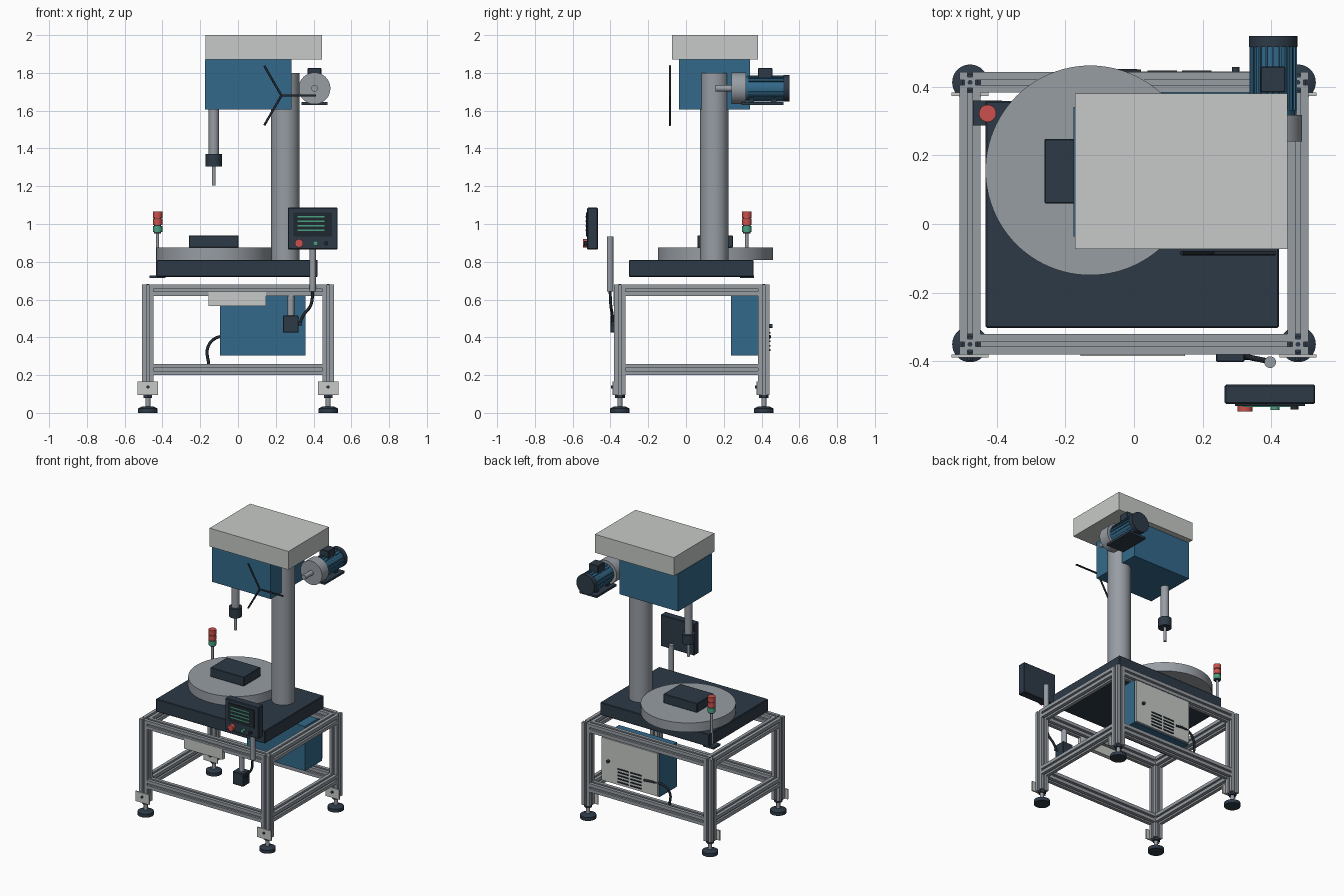
import bpy, bmesh, math
from mathutils import Vector, Matrix

if "Cube" in bpy.data.objects:
    bpy.data.objects.remove(bpy.data.objects["Cube"])


def material(name, hexcode):
    m = bpy.data.materials.new(name)
    rgb = [int(hexcode[i:i + 2], 16) / 255 for i in (0, 2, 4)]
    m.diffuse_color = [c / 12.92 if c <= 0.04045 else ((c + 0.055) / 1.055) ** 2.4 for c in rgb] + [1]
    m.use_nodes = True
    m.node_tree.nodes["Principled BSDF"].inputs["Base Color"].default_value = m.diffuse_color
    return m


LIGHT = material("light_grey_paint", "c6cac7")
METAL = material("metal_grey", "979da4")
DARK = material("dark_slate", "2d3a47")
BLUE = material("blue_paint", "33698a")
RED = material("signal_red", "cb504c")
GREEN = material("signal_green", "4aa182")
BLACK = material("black_rubber", "20282f")


def finish(name, bm, mat):
    bmesh.ops.recalc_face_normals(bm, faces=bm.faces)
    for f in bm.faces:
        f.smooth = True
    for e in bm.edges:
        e.smooth = len(e.link_faces) == 2 and e.calc_face_angle(0) < math.radians(30)
    me = bpy.data.meshes.new(name)
    bm.to_mesh(me)
    bm.free()
    me.materials.append(mat)
    ob = bpy.data.objects.new(name, me)
    bpy.context.collection.objects.link(ob)
    return ob


def box(name, x0, x1, y0, y1, z0, z1, mat, bevel=0):
    bm = bmesh.new()
    bmesh.ops.create_cube(bm, size=1)
    for v in bm.verts:
        v.co = ((x0 + x1) / 2 + v.co.x * (x1 - x0), (y0 + y1) / 2 + v.co.y * (y1 - y0),
                (z0 + z1) / 2 + v.co.z * (z1 - z0))
    if bevel:
        bmesh.ops.bevel(bm, geom=bm.edges[:], offset=bevel, segments=1, affect='EDGES')
    return finish(name, bm, mat)


def rod(name, a, b, r, mat, r2=None, seg=32):
    a, b = Vector(a), Vector(b)
    d = b - a
    bm = bmesh.new()
    bmesh.ops.create_cone(bm, cap_ends=True, segments=seg, radius1=r, radius2=r if r2 is None else r2,
                          depth=d.length)
    rot = Vector((0, 0, 1)).rotation_difference(d).to_matrix().to_4x4()
    bm.transform(Matrix.Translation((a + b) / 2) @ rot)
    return finish(name, bm, mat)


def slot_beam(name, a, b, h=0.03, s=0.007, d=0.014):
    """Square aluminium beam with a groove along each side."""
    a, b = Vector(a), Vector(b)
    axis = (b - a).normalized()
    u = Vector((0, 1, 0)) if abs(axis.y) < 0.5 else Vector((1, 0, 0))
    w = axis.cross(u)
    side = [(h, -h), (h, -s), (h - d, -s), (h - d, s), (h, s)]
    pts = []
    for k in range(4):
        for p, q in side:
            for _ in range(k):
                p, q = -q, p
            pts.append(u * p + w * q)
    bm = bmesh.new()
    face = bm.faces.new([bm.verts.new(a + p) for p in pts])
    ext = bmesh.ops.extrude_face_region(bm, geom=[face], use_keep_orig=True)
    bmesh.ops.translate(bm, vec=b - a, verts=[g for g in ext['geom'] if isinstance(g, bmesh.types.BMVert)])
    return finish(name, bm, METAL)


def cable(name, pts, r):
    cu = bpy.data.curves.new(name, 'CURVE')
    cu.dimensions = '3D'
    cu.bevel_depth, cu.bevel_resolution, cu.resolution_u = r, 3, 8
    cu.use_fill_caps = True
    sp = cu.splines.new('BEZIER')
    sp.bezier_points.add(len(pts) - 1)
    for bp, p in zip(sp.bezier_points, pts):
        bp.co = p
        bp.handle_left_type = bp.handle_right_type = 'AUTO'
    cu.materials.append(BLACK)
    bpy.context.collection.objects.link(bpy.data.objects.new(name, cu))


# Frame: posts, brackets and levelling feet
PX, YF, YB = 0.477, -0.35, 0.412
for x, sx in ((-PX, "left"), (PX, "right")):
    for y, sy in ((YF, "front"), (YB, "back")):
        n = f"{sy}_{sx}_"
        slot_beam(n + "post", (x, y, 0.095), (x, y, 0.68))
        rod(n + "post_bore", (x, y, 0.678), (x, y, 0.682), 0.007, DARK, seg=16)
        box(n + "bracket", x - 0.054, x + 0.054, y - 0.039, y - 0.03, 0.095, 0.165, LIGHT)
        rod(n + "bracket_bolt", (x, y - 0.047, 0.137), (x, y - 0.037, 0.137), 0.009, DARK, seg=6)
        rod(n + "foot_pad", (x, y, 0), (x, y, 0.024), 0.052, DARK)
        rod(n + "foot_taper", (x, y, 0.024), (x, y, 0.034), 0.05, DARK, 0.03)
        rod(n + "foot_stem", (x, y, 0.03), (x, y, 0.1), 0.013, METAL, seg=20)
        rod(n + "foot_nut", (x, y, 0.078), (x, y, 0.095), 0.026, DARK, seg=6)

# Frame: upper and lower rails
for z, sz in ((0.23, "lower"), (0.65, "upper")):
    for y, sy in ((YF, "front"), (YB, "back")):
        slot_beam(f"{sz}_{sy}_rail", (-PX + 0.03, y, z), (PX - 0.03, y, z))
    for x, sx in ((-PX, "left"), (PX, "right")):
        slot_beam(f"{sz}_{sx}_rail", (x, YF + 0.03, z), (x, YB - 0.03, z))

# Machine base, rotary table, workpiece, column
box("machine_base", -0.432, 0.422, -0.302, 0.358, 0.72, 0.81, DARK, 0.004)
rod("rotary_table", (-0.127, 0.156, 0.81), (-0.127, 0.156, 0.875), 0.305, METAL, seg=96)
box("work_block", -0.26, 0.003, 0.06, 0.248, 0.875, 0.94, DARK, 0.003)
rod("column", (0.25, 0.15, 0.81), (0.25, 0.15, 1.8), 0.075, METAL, seg=48)

# Drill head, cover and spindle
box("drill_head", -0.176, 0.282, -0.037, 0.34, 1.605, 1.87, BLUE)
box("head_cover", -0.171, 0.446, -0.073, 0.38, 1.87, 2.0, LIGHT)
S = (-0.128, 0.155)
rod("quill", (*S, 1.36), (*S, 1.61), 0.027, METAL)
rod("chuck", (*S, 1.305), (*S, 1.37), 0.043, DARK)
rod("drill_bit", (*S, 1.205), (*S, 1.31), 0.01, METAL, seg=20)

# Three-arm feed handle
for i in range(3):
    a = math.radians(120 * i)
    rod(f"feed_handle_arm_{i + 1}", (0.23, -0.085, 1.68),
        (0.23 + 0.182 * math.cos(a), -0.085, 1.68 + 0.182 * math.sin(a)), 0.006, BLACK, seg=16)

# Motor lying along y
MX, MZ = 0.405, 1.718
rod("motor_shaft", (MX, 0.155, MZ), (MX, 0.24, MZ), 0.017, METAL)
rod("motor_flange", (MX, 0.24, MZ), (MX, 0.317, MZ), 0.084, METAL, seg=48)
rod("motor_body", (MX, 0.317, MZ), (MX, 0.522, MZ), 0.063, BLUE, seg=48)
rod("motor_end_cap", (MX, 0.515, MZ), (MX, 0.547, MZ), 0.07, DARK, seg=48)
for i in range(20):
    fin = box(f"motor_fin_{i + 1}", 0.058, 0.069, 0.33, 0.515, -0.003, 0.003, BLUE)
    fin.data.transform(Matrix.Translation((MX, 0, MZ)) @ Matrix.Rotation(math.tau * i / 20, 4, 'Y'))
box("motor_terminal_box", 0.368, 0.441, 0.382, 0.458, 1.77, 1.825, DARK, 0.003)
box("motor_foot", 0.337, 0.473, 0.295, 0.517, 1.63, 1.645, DARK)
for y in (0.345, 0.465):
    box("motor_foot_web", MX - 0.04, MX + 0.04, y - 0.015, y + 0.015, 1.64, 1.68, DARK)

# Control panel with screen and buttons
box("control_panel", 0.264, 0.527, -0.523, -0.467, 0.865, 1.087, DARK, 0.004)
box("screen_bezel", 0.294, 0.497, -0.53, -0.522, 0.935, 1.062, BLACK)
for i in range(4):
    box(f"screen_line_{i + 1}", 0.315, 0.458, -0.532, -0.529, 0.963 + 0.024 * i, 0.971 + 0.024 * i, GREEN)
for name, x, r, y, mat in (("stop_button", 0.323, 0.022, -0.546, RED), ("start_button", 0.41, 0.013, -0.541, GREEN),
                           ("selector_button", 0.467, 0.011, -0.54, BLACK)):
    rod(name, (x, -0.522, 0.898), (x, y, 0.898), r, mat, seg=24)

# Panel post, hanging switch box and cable
rod("panel_post", (0.396, -0.402, 0.642), (0.396, -0.402, 0.934), 0.017, METAL)
rod("switch_box_stem", (0.28, -0.36, 0.51), (0.28, -0.36, 0.625), 0.018, METAL)
box("switch_box", 0.238, 0.321, -0.401, -0.325, 0.425, 0.515, DARK, 0.003)
rod("switch_box_gland", (0.32, -0.385, 0.472), (0.338, -0.385, 0.472), 0.01, DARK, seg=16)
cable("panel_cable", [(0.396, -0.402, 0.645), (0.385, -0.398, 0.57), (0.345, -0.39, 0.515), (0.328, -0.386, 0.475)], 0.008)

# Light plate on the upper front rail
box("front_plate", -0.155, 0.148, -0.384, -0.355, 0.565, 0.642, LIGHT)

# Electrical cabinet with back door
box("cabinet", -0.095, 0.358, 0.237, 0.43, 0.305, 0.62, BLUE)
box("cabinet_door", -0.088, 0.351, 0.43, 0.443, 0.312, 0.615, LIGHT)
rod("door_knob", (0.296, 0.44, 0.46), (0.296, 0.457, 0.46), 0.011, DARK, seg=20)
for i in range(5):
    for j, x in enumerate((0.04, 0.14)):
        z = 0.328 + 0.023 * i
        box(f"door_vent_{i + 1}_{j + 1}", x, x + 0.085, 0.442, 0.447, z, z + 0.009, BLACK)
cable("cabinet_cable", [(0.02, 0.442, 0.40), (-0.05, 0.442, 0.405), (-0.12, 0.425, 0.395), (-0.16, 0.41, 0.345),
                        (-0.155, 0.405, 0.255)], 0.008)

# Signal tower
T = (-0.426, 0.322)
box("signal_tower_base", -0.469, -0.384, 0.286, 0.36, 0.714, 0.728, DARK)
rod("signal_tower_pole", (*T, 0.72), (*T, 0.955), 0.009, METAL, seg=20)
rod("signal_tower_core", (*T, 0.95), (*T, 1.06), 0.019, DARK, seg=24)
for i, (c, mat) in enumerate((("green", GREEN), ("lower_red", RED), ("upper_red", RED))):
    z = 0.957 + 0.038 * i
    rod(f"{c}_lamp", (*T, z), (*T, z + 0.033), 0.025, mat)
